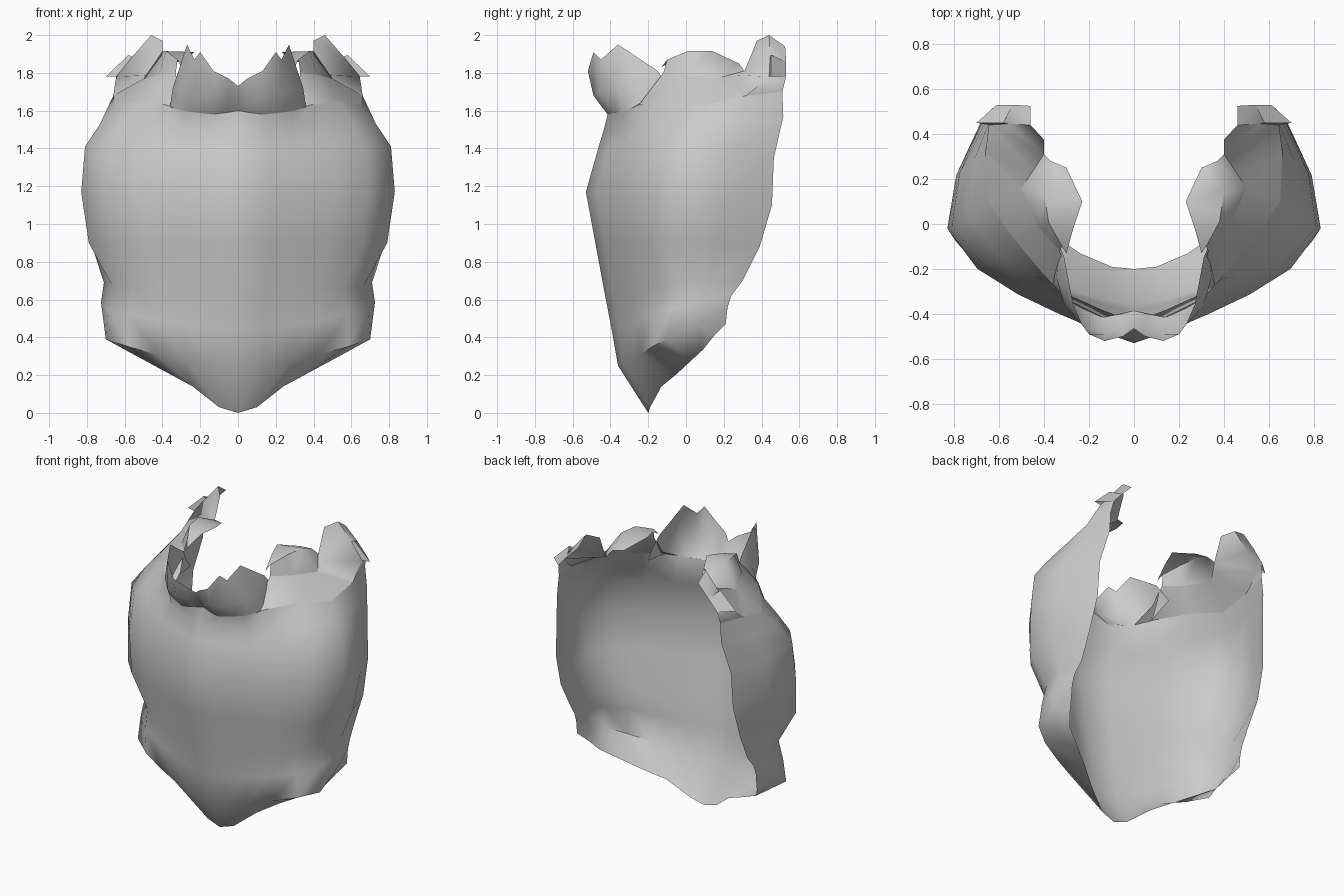
import bpy

grey = bpy.data.materials.new("cloth_grey")
grey.diffuse_color = (0.6, 0.6, 0.6, 1)


def sheet(name, rows):
    """Skin rows of points into a smooth sheet and mirror it across x."""
    verts, faces = [], []
    n = len(rows[0])
    for row in rows:
        verts += row
    for r in range(len(rows) - 1):
        for c in range(n - 1):
            a = r * n + c
            faces.append((a, a + 1, a + 1 + n, a + n))
    mesh = bpy.data.meshes.new(name)
    mesh.from_pydata(verts, [], faces)
    mesh.materials.append(grey)
    mesh.validate()
    ob = bpy.data.objects.new(name, mesh)
    bpy.context.collection.objects.link(ob)
    m = ob.modifiers.new("mirror", "MIRROR")
    m.use_clip = True
    m.merge_threshold = 0.002
    bpy.context.view_layer.objects.active = ob
    ob.select_set(True)
    bpy.ops.object.shade_smooth_by_angle(angle=1.05)
    ob.select_set(False)
    return ob


# Flattened front curve: share of width against share of depth
ARC = [(0, 1), (.2, .885), (.4, .745), (.62, .575), (.84, .35), (1, 0)]


def section(zc, zs, yf, w, ys, edge):
    """Half cross-section: front curve to the side, then the back edge."""
    pts = [(w * f, ys - (ys - yf) * d, zc + (zs - zc) * f * f) for f, d in ARC]
    mid = [(a + b) / 2 for a, b in zip(pts[-1], edge)]
    mid[0] += .035
    return pts + [tuple(mid), edge]


# Main body shell: pointed hem, flared hip corners, bulging middle, drawn-in shoulders
hem = [(0, -.2, 0), (.1, -.19, .03), (.24, -.13, .14), (.36, -.05, .205),
       (.48, .02, .27), (.60, .09, .335), (.65, .15, .41), (.69, .21, .47)]
hip = [(0, -.36, .25), (.14, -.335, .26), (.28, -.295, .28), (.43, -.24, .31),
       (.58, -.18, .35), (.70, -.10, .39), (.70, .06, .47), (.69, .22, .56)]
yoke = [(0, -.385, 1.60), (.14, -.415, 1.58), (.29, -.34, 1.60), (.38, -.25, 1.63),
        (.53, -.07, 1.65), (.65, .10, 1.63), (.66, .32, 1.68), (.62, .51, 1.70)]
sheet("body_shell", [
    hem, hip,
    section(.45, .55, -.395, .69, -.08, (.69, .24, .62)),
    section(.63, .68, -.43, .67, -.06, (.68, .30, .70)),
    section(.90, .90, -.48, .79, -.08, (.69, .39, .88)),
    section(1.17, 1.17, -.53, .83, -.02, (.68, .455, 1.10)),
    section(1.40, 1.41, -.465, .81, -.01, (.67, .465, 1.35)),
    section(1.50, 1.53, -.435, .73, .04, (.63, .515, 1.57)),
    yoke])

# Shoulder tops closing in toward the neck
sheet("shoulder_top", [
    yoke[2:7],
    [(.31, -.19, 1.68), (.33, -.12, 1.80), (.42, -.02, 1.79),
     (.46, .07, 1.78), (.50, .16, 1.77)]])

# Flared jagged collar
sheet("collar", [
    [(0, -.385, 1.60), (.06, -.40, 1.59), (.14, -.415, 1.58), (.23, -.375, 1.59),
     (.30, -.335, 1.60), (.36, -.27, 1.62), (.33, -.05, 1.665)],
    [(0, -.425, 1.66), (.05, -.46, 1.66), (.13, -.49, 1.68), (.22, -.46, 1.69),
     (.31, -.36, 1.71), (.345, -.24, 1.72), (.33, -.10, 1.73)],
    [(0, -.465, 1.73), (.05, -.50, 1.77), (.13, -.52, 1.81), (.20, -.49, 1.91),
     (.23, -.45, 1.87), (.27, -.36, 1.95), (.31, -.15, 1.81)]])

# Curled neck flap
sheet("neck_flap", [
    [(.33, -.12, 1.80), (.42, -.02, 1.79), (.50, .16, 1.77), (.40, .31, 1.81)],
    [(.32, -.10, 1.87), (.38, .01, 1.915), (.40, .14, 1.915), (.37, .28, 1.85)],
    [(.30, -.13, 1.83), (.27, -.02, 1.89), (.23, .10, 1.91), (.30, .25, 1.86)]])

# Raised back shoulder point: outer wall, back panel and side spike
spine = [(.66, .32, 1.68), (.645, .44, 1.78), (.56, .445, 1.885), (.46, .44, 2.0)]
sheet("shoulder_point", [
    [(.62, .51, 1.70), (.61, .53, 1.78), (.54, .53, 1.86), (.46, .525, 1.94)],
    spine,
    [(.50, .16, 1.77), (.45, .235, 1.79), (.40, .31, 1.81), (.40, .375, 1.97)]])
sheet("shoulder_spike", [
    [(.61, .53, 1.78), (.54, .53, 1.86)],
    [(.70, .45, 1.78), (.58, .45, 1.895)],
    [spine[1], spine[2]]])
